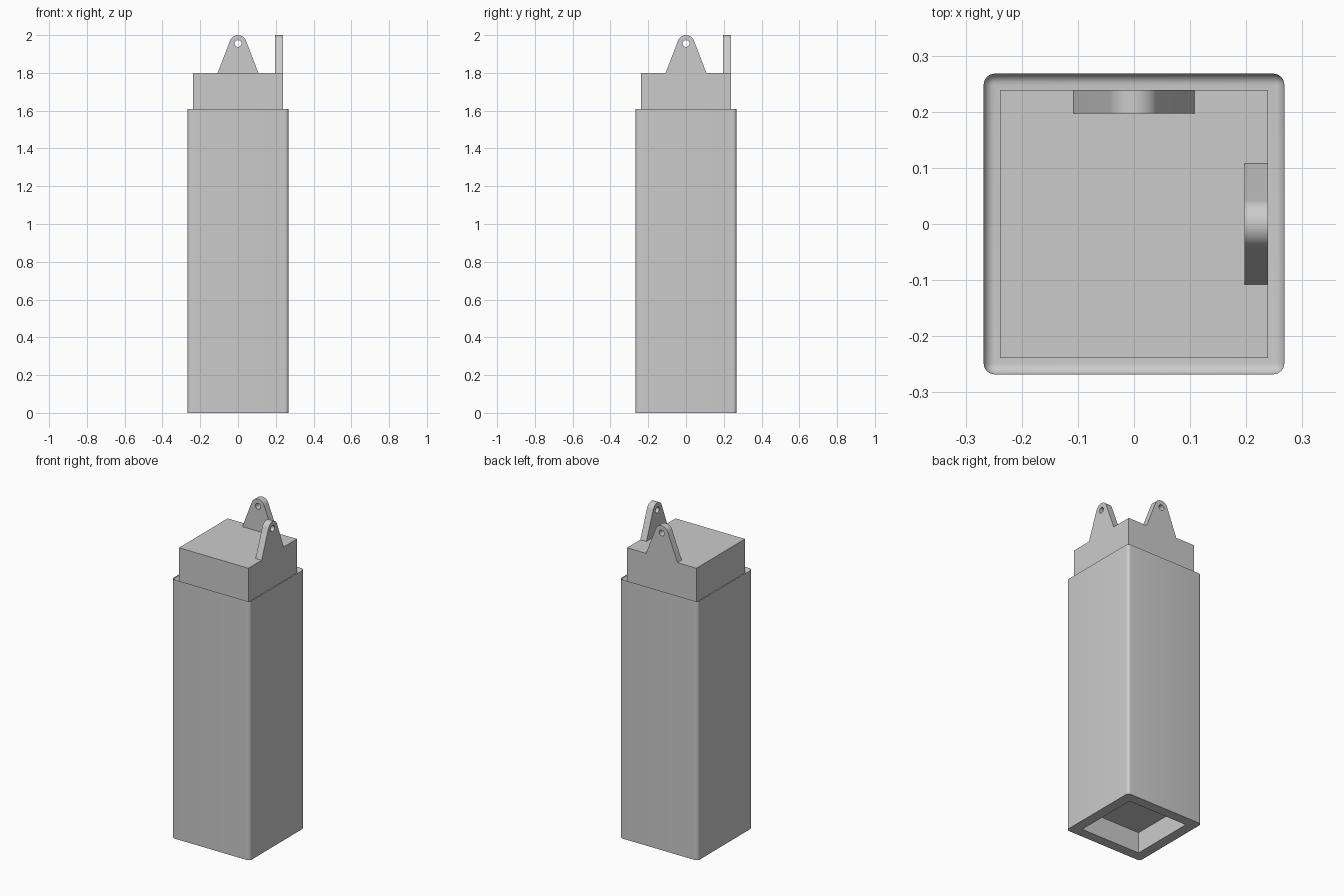
import bpy
import bmesh
import math
from mathutils import Matrix, Vector

if "Cube" in bpy.data.objects:
    bpy.data.objects.remove(bpy.data.objects["Cube"], do_unlink=True)

GREY = (0.6, 0.6, 0.6, 1.0)
mat = bpy.data.materials.new("light_grey")
mat.use_nodes = True
mat.diffuse_color = GREY
mat.node_tree.nodes["Principled BSDF"].inputs["Base Color"].default_value = GREY

STEPS = 6
HALF, ROUND, BODY_TOP = 0.268, 0.02, 1.61      # main column
CAP_HALF, CAP_TOP = 0.2385, 1.8                # narrower cap
SOCKET_HALF, SOCKET_DEPTH = 0.205, 0.13        # recess underneath
GROOVE = BODY_TOP - ROUND                      # floor of the hollowed rim


def finish(bm, name):
    """Turn a bmesh into a smooth shaded object with crisp edges."""
    bmesh.ops.remove_doubles(bm, verts=bm.verts, dist=1e-5)
    bmesh.ops.recalc_face_normals(bm, faces=bm.faces)
    mesh = bpy.data.meshes.new(name)
    bm.to_mesh(mesh)
    bm.free()
    mesh.materials.append(mat)
    obj = bpy.data.objects.new(name, mesh)
    bpy.context.collection.objects.link(obj)
    bpy.ops.object.select_all(action='DESELECT')
    obj.select_set(True)
    bpy.context.view_layer.objects.active = obj
    bpy.ops.object.shade_smooth_by_angle(angle=math.radians(30))
    return obj


def rounded_square(half, radius, z):
    points = []
    for corner in range(4):
        middle = math.pi / 4 + corner * math.pi / 2
        cx = math.copysign(half - radius, math.cos(middle))
        cy = math.copysign(half - radius, math.sin(middle))
        for i in range(STEPS + 1):
            a = (corner + i / STEPS) * math.pi / 2
            points.append((cx + radius * math.cos(a), cy + radius * math.sin(a), z))
    return points


def loft(name, sections, fill_first=False, fill_last=False):
    """Skin a stack of (half width, corner radius, height) sections."""
    bm = bmesh.new()
    rings = [[bm.verts.new(p) for p in rounded_square(*s)] for s in sections]
    for low, high in zip(rings, rings[1:]):
        for i in range(len(low)):
            j = (i + 1) % len(low)
            bm.faces.new((low[i], low[j], high[j], high[i]))
    if fill_first:
        bm.faces.new(rings[0])
    if fill_last:
        bm.faces.new(rings[-1])
    return finish(bm, name)


# Column: socket underneath, rounded upright corners, hollowed rim around the cap
sections = [(SOCKET_HALF, 0, SOCKET_DEPTH), (SOCKET_HALF, 0, 0), (HALF, ROUND, 0)]
for i in range(STEPS + 1):
    a = i / STEPS * math.pi / 2
    r = ROUND * math.cos(a)
    sections.append((HALF - ROUND + r, r, BODY_TOP - ROUND * math.sin(a)))
sections.append((CAP_HALF, 0, GROOVE))
loft("column_body", sections, fill_first=True)

# Cap block
loft("top_cap", [(CAP_HALF, 0, GROOVE), (CAP_HALF, 0, CAP_TOP)], fill_last=True)


# Lugs: tapered ears with a round head and a pin hole
def lug(name, turn):
    base, thick, head, hole = 0.108, 0.042, 0.045, 0.018
    center_z = 2.0 - head
    drop = center_z - CAP_TOP
    tangent = math.acos(head / math.hypot(base, drop)) - math.atan2(drop, base)
    outline = [(base, CAP_TOP)]
    for i in range(17):
        a = tangent + (math.pi - 2 * tangent) * i / 16
        outline.append((head * math.cos(a), center_z + head * math.sin(a)))
    outline.append((-base, CAP_TOP))
    circle = [(hole * math.cos(i * math.pi / 12), center_z + hole * math.sin(i * math.pi / 12))
              for i in range(24)]

    bm = bmesh.new()
    for loop in (outline, circle):
        verts = [bm.verts.new((x, CAP_HALF, z)) for x, z in loop]
        for i, v in enumerate(verts):
            bm.edges.new((v, verts[(i + 1) % len(verts)]))
    bmesh.ops.triangle_fill(bm, edges=bm.edges[:], use_beauty=True, normal=Vector((0, 1, 0)))
    result = bmesh.ops.extrude_face_region(bm, geom=bm.faces[:], use_keep_orig=True)
    moved = [g for g in result["geom"] if isinstance(g, bmesh.types.BMVert)]
    bmesh.ops.translate(bm, verts=moved, vec=(0, -thick, 0))
    bm.transform(Matrix.Rotation(turn, 4, 'Z'))
    return finish(bm, name)


lug("back_lug", 0)
lug("left_lug", -math.pi / 2)
